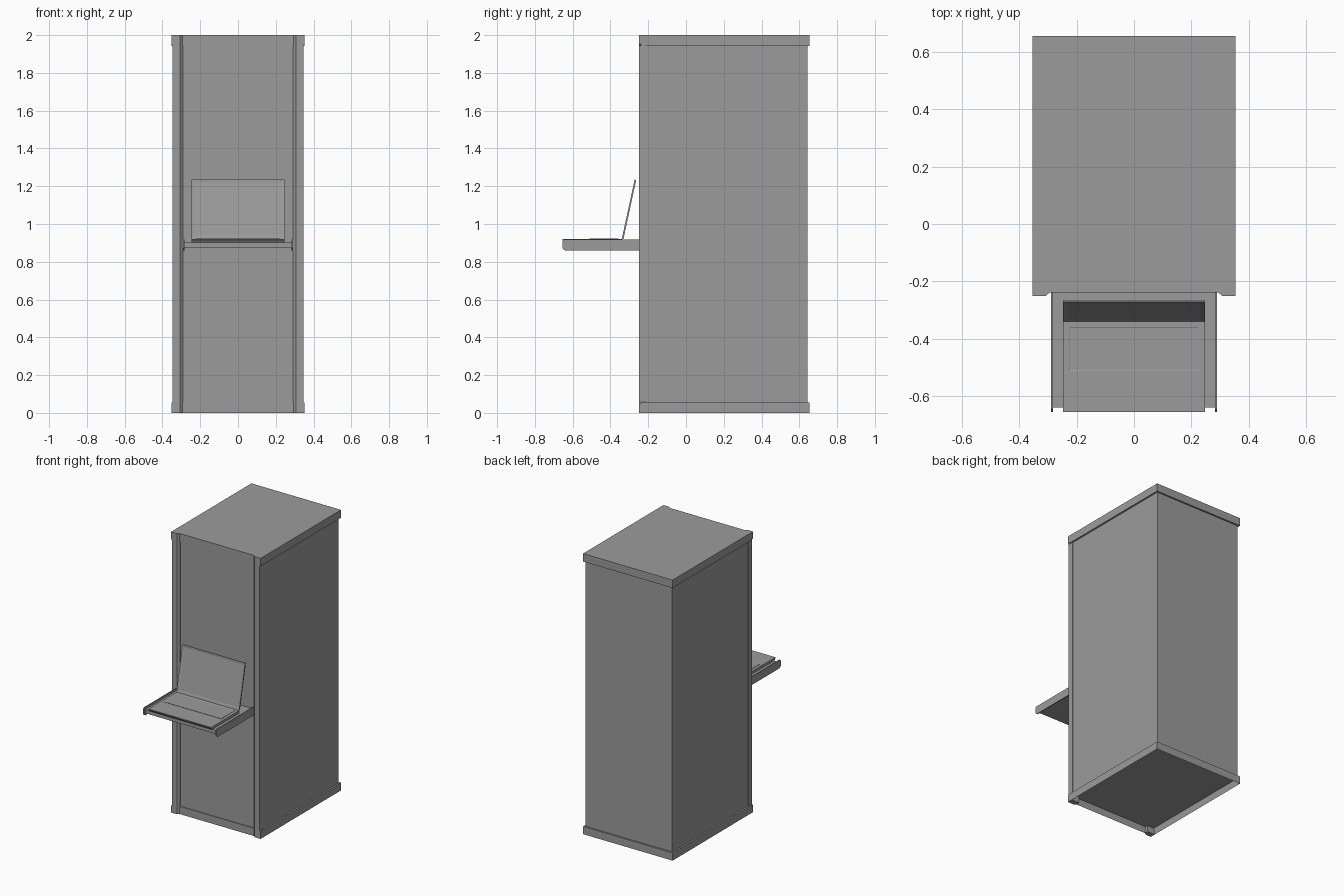
import bpy, bmesh
from mathutils import Vector

cube = bpy.data.objects.get("Cube")
if cube:
    bpy.data.objects.remove(cube, do_unlink=True)

grey = bpy.data.materials.new("cabinet grey")
grey.use_nodes = True
colour = (0.33, 0.33, 0.33, 1)
grey.diffuse_color = colour
grey.node_tree.nodes["Principled BSDF"].inputs["Base Color"].default_value = colour


def finish(name, bm):
    bmesh.ops.recalc_face_normals(bm, faces=bm.faces)
    mesh = bpy.data.meshes.new(name)
    bm.to_mesh(mesh)
    bm.free()
    mesh.materials.append(grey)
    obj = bpy.data.objects.new(name, mesh)
    bpy.context.collection.objects.link(obj)
    return obj


def loft(name, rings):
    """Join equal rings of points into a closed solid."""
    bm = bmesh.new()
    loops = [[bm.verts.new(p) for p in ring] for ring in rings]
    n = len(loops[0])
    for a, b in zip(loops, loops[1:]):
        for i in range(n):
            bm.faces.new((a[i], a[(i + 1) % n], b[(i + 1) % n], b[i]))
    bm.faces.new(loops[0])
    bm.faces.new(loops[-1])
    return finish(name, bm)


def side_profile(name, profile, x0, x1):
    return loft(name, [[(x, y, z) for y, z in profile] for x in (x0, x1)])


def box(name, x, y, z):
    return side_profile(name, [(y[0], z[0]), (y[1], z[0]), (y[1], z[1]), (y[0], z[1])], *x)


def sink(obj, direction, thickness, offset):
    """Inset the face that points along direction, then push it by offset."""
    bm = bmesh.new()
    bm.from_mesh(obj.data)
    face = max(bm.faces, key=lambda f: f.normal.dot(Vector(direction)))
    bmesh.ops.inset_region(bm, faces=[face], thickness=thickness)
    bmesh.ops.translate(bm, verts=face.verts, vec=offset)
    bm.to_mesh(obj.data)
    bm.free()


# Cabinet body, roof and hollow plinth
W = 0.353
box("cabinet_body", (-0.341, 0.341), (-0.233, 0.643), (0.045, 1.96))
box("roof", (-W, W), (-0.238, 0.655), (1.943, 2.0))
plinth = box("plinth", (-W, W), (-0.238, 0.655), (0, 0.055))
sink(plinth, (0, 0, -1), 0.01, (0, 0, 0.045))

# Front corner posts, flared slightly at both ends
for side, s in (("left", 1), ("right", -1)):
    rings = []
    for z, outer in ((0, W), (0.048, W), (0.058, 0.346), (1.942, 0.346), (1.952, W), (2.0, W)):
        section = [(outer, -0.25), (0.307, -0.25), (0.292, -0.237), (0.292, -0.211), (outer, -0.211)]
        rings.append([(s * x, y, z) for x, y in section])
    loft(side + "_post", rings)

    # Tray rails with a chamfered nose
    rail = [(-0.235, 0.86), (-0.64, 0.86), (-0.655, 0.872), (-0.655, 0.908),
            (-0.645, 0.918), (-0.235, 0.918)]
    side_profile(side + "_tray_rail", rail, s * 0.283, s * 0.29)

# Sliding tray
box("tray", (-0.284, 0.284), (-0.64, -0.23), (0.875, 0.902))

# Laptop base with sunken keyboard area
L = 0.247
base = [(-0.645, 0.902), (-0.34, 0.902), (-0.34, 0.921), (-0.655, 0.921), (-0.655, 0.916)]
side_profile("laptop_base", base, -L, L)
well = box("keyboard", (-0.226, 0.226), (-0.512, -0.358), (0.916, 0.923))
sink(well, (0, 0, 1), 0.005, (0, 0, -0.0015))

# Laptop screen leaning back, with a recessed display
screen = side_profile("laptop_screen",
                      [(-0.34, 0.921), (-0.331, 0.921), (-0.264, 1.232), (-0.272, 1.235)], -L, L)
sink(screen, (0, -1, 0), 0.025, (0, 0.003, 0))
